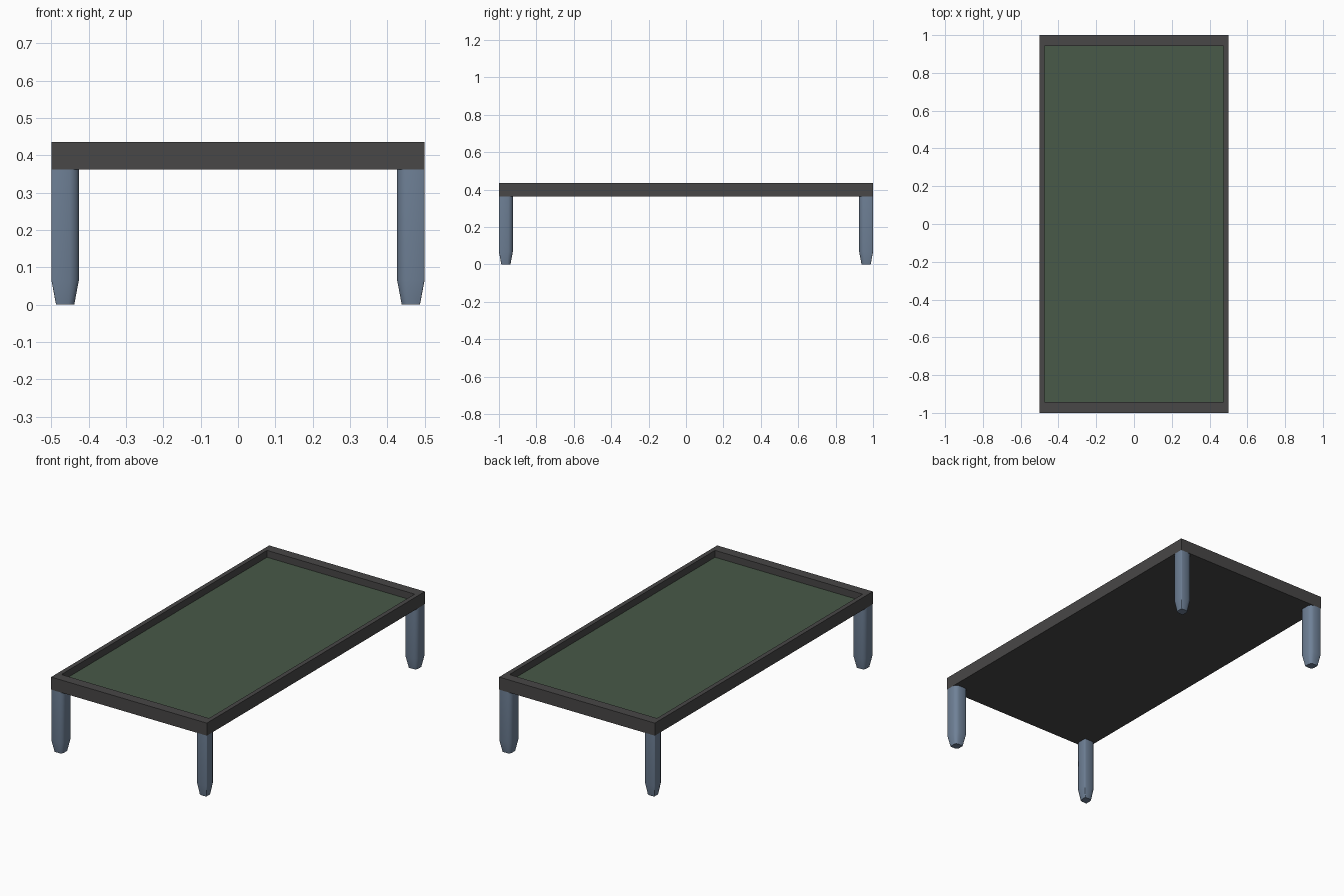
import bpy, bmesh, math
from mathutils import Vector

cube = bpy.data.objects.get("Cube")
if cube:
    bpy.data.objects.remove(cube)


def material(name, colour):
    m = bpy.data.materials.new(name)
    m.use_nodes = True
    m.diffuse_color = (*colour, 1)
    m.node_tree.nodes["Principled BSDF"].inputs["Base Color"].default_value = (*colour, 1)
    return m


charcoal = material("charcoal", (0.065, 0.063, 0.063))
green = material("dark green", (0.065, 0.1, 0.065))
slate = material("slate blue", (0.16, 0.22, 0.31))


def finish(bm, name, *mats):
    bmesh.ops.recalc_face_normals(bm, faces=bm.faces)
    mesh = bpy.data.meshes.new(name)
    bm.to_mesh(mesh)
    bm.free()
    for m in mats:
        mesh.materials.append(m)
    ob = bpy.data.objects.new(name, mesh)
    bpy.context.collection.objects.link(ob)
    return ob


# Tray: rectangular loops from the underside, over the rim, to the sunken bed
HALF_X, HALF_Y, BASE, RIM, BED = 0.5, 1.0, 0.362, 0.435, 0.395
IN_X, IN_Y = 0.474, 0.943
LEG, TAPER, KNEE = 0.037, 0.66, 0.067

bm = bmesh.new()
loops = []
for x, y, z in ((HALF_X, HALF_Y, BASE), (HALF_X, HALF_Y, RIM), (IN_X, IN_Y, RIM), (IN_X, IN_Y, BED)):
    loops.append([bm.verts.new((x * sx, y * sy, z)) for sx, sy in ((-1, -1), (1, -1), (1, 1), (-1, 1))])
bm.faces.new(loops[0])
bed = bm.faces.new(loops[-1])
bed.material_index = 1
for a, b in zip(loops, loops[1:]):
    for i in range(4):
        j = (i + 1) % 4
        bm.faces.new((a[i], a[j], b[j], b[i]))
finish(bm, "tray", charcoal, green)


# Leg outline: square, with the two side corners rounded and the outer one crisp
def leg_outline():
    points = []
    for k, radius in enumerate((0.004, 0.024, 0.004, 0.024)):
        turn = math.radians(45 + 90 * k)
        cx = math.copysign(LEG - radius, math.cos(turn))
        cy = math.copysign(LEG - radius, math.sin(turn))
        for step in (-45, 0, 45):
            a = turn + math.radians(step)
            points.append(Vector((cx + radius * math.cos(a), cy + radius * math.sin(a))))
    return points


# Four legs with tapered feet, mirrored to the corners
for sx, side in ((-1, "right"), (1, "left")):
    for sy, end in ((-1, "front"), (1, "back")):
        bm = bmesh.new()
        rings = []
        for z, scale in ((0, TAPER), (KNEE, 1), (BASE, 1)):
            rings.append([bm.verts.new((sx * (HALF_X - LEG + p.x * scale),
                                        sy * (HALF_Y - LEG + p.y * scale), z)) for p in leg_outline()])
        bm.faces.new(rings[0])
        bm.faces.new(rings[-1])
        count = len(rings[0])
        for a, b in zip(rings, rings[1:]):
            for i in range(count):
                j = (i + 1) % count
                bm.faces.new((a[i], a[j], b[j], b[i]))
        leg = finish(bm, f"{end}_{side}_leg", slate)
        bpy.ops.object.select_all(action="DESELECT")
        leg.select_set(True)
        bpy.context.view_layer.objects.active = leg
        bpy.ops.object.shade_smooth_by_angle(angle=math.radians(50))
